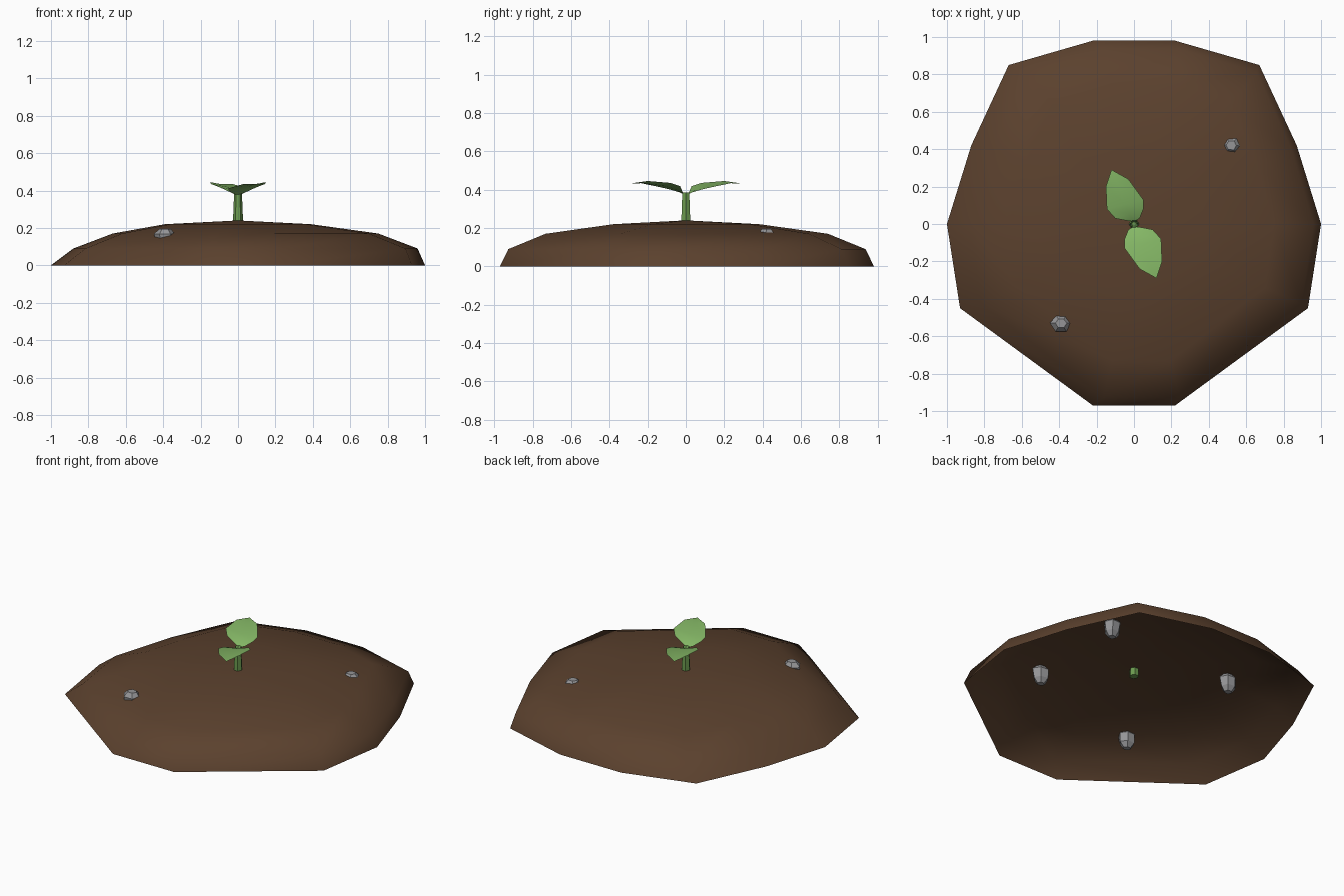
import bpy, bmesh, math, random
from mathutils import Matrix

cube = bpy.data.objects.get("Cube")
if cube:
    bpy.data.objects.remove(cube, do_unlink=True)


def material(name, rgb):
    m = bpy.data.materials.new(name)
    m.use_nodes = True
    m.diffuse_color = (*rgb, 1)
    m.node_tree.nodes["Principled BSDF"].inputs["Base Color"].default_value = (*rgb, 1)
    return m


soil = material("soil_brown", (0.105, 0.053, 0.027))
stone = material("stone_grey", (0.30, 0.30, 0.31))
leaf_green = material("leaf_green", (0.23, 0.47, 0.13))
stem_green = material("stem_green", (0.15, 0.33, 0.08))


def finish(name, bm, mat, smooth=False):
    mesh = bpy.data.meshes.new(name)
    bm.to_mesh(mesh)
    bm.free()
    obj = bpy.data.objects.new(name, mesh)
    bpy.context.collection.objects.link(obj)
    mesh.materials.append(mat)
    for p in mesh.polygons:
        p.use_smooth = smooth
    return obj


def loft(bm, rings, closed=True):
    """Bridge successive rings of points with quads."""
    loops = [[bm.verts.new(p) for p in ring] for ring in rings]
    for low, high in zip(loops, loops[1:]):
        n = len(low)
        for i in range(n if closed else n - 1):
            j = (i + 1) % n
            bm.faces.new((low[i], low[j], high[j], high[i]))
    return loops


# Soil mound: an open shell of shrinking rings
half = [(0.22, -0.97), (0.93, -0.45), (1, 0), (0.87, 0.42), (0.67, 0.85), (0.22, 0.98)]
outline = half + [(-x, y) for x, y in reversed(half)]
levels = [(0, 1, 1, 0), (0.09, 0.92, 0.955, 0.04), (0.17, 0.71, 0.755, 0.04), (0.22, 0.39, 0.39, 0)]
bm = bmesh.new()
loops = loft(bm, [[(x * sx + dx, y * sy, z) for x, y in outline] for z, sx, sy, dx in levels])
peak = bm.verts.new((0, 0, 0.24))
top = loops[-1]
for i, v in enumerate(top):
    bm.faces.new((v, top[(i + 1) % len(top)], peak))
finish("soil_mound", bm, soil, smooth=True)

# Half-buried stones: irregular faceted lumps
random.seed(4)
stones = [(-0.39, -0.53, 0.14), (0.52, 0.42, 0.14), (0.49, -0.27, 0.138), (-0.40, 0.385, 0.122)]
for k, (cx, cy, cz) in enumerate(stones):
    bm = bmesh.new()
    rings = []
    for z, r in ((-0.06, 0.025), (-0.03, 0.048), (0.028, 0.056), (0.055, 0.03)):
        ring = []
        for i in range(6):
            a = math.tau * i / 6 + k
            rr = r * random.uniform(0.9, 1.08)
            ring.append((cx + rr * math.cos(a), cy + rr * 0.88 * math.sin(a), cz + z))
        rings.append(ring)
    loops = loft(bm, rings)
    bm.faces.new(loops[-1])
    bm.faces.new(loops[0][::-1])
    finish(f"stone_{k + 1}", bm, stone)

# Stem: tapered six-sided stalk with a small hollow at its tip
bm = bmesh.new()
stem_rings = [[(r * math.cos(math.tau * i / 6), r * math.sin(math.tau * i / 6), z) for i in range(6)]
              for z, r in ((0.19, 0.028), (0.26, 0.026), (0.385, 0.021), (0.37, 0.012))]
loops = loft(bm, stem_rings)
bm.faces.new(loops[-1])
bm.faces.new(loops[0][::-1])
finish("stem", bm, stem_green)

# Leaves: tilted, slightly folded blades, the second turned half round
high_edge = [(0.05, -0.02, 0.395), (0.10, -0.03, 0.418), (0.145, -0.08, 0.435), (0.15, -0.20, 0.445)]
low_edge = [(-0.03, -0.03, 0.385), (-0.05, -0.08, 0.40), (-0.05, -0.13, 0.412), (0.03, -0.24, 0.435)]
fold = [((a[0] + b[0]) / 2, (a[1] + b[1]) / 2, (a[2] + b[2]) / 2 - 0.006)
        for a, b in zip(high_edge, low_edge)]
for name, turn in (("front_leaf", 0), ("back_leaf", math.pi)):
    bm = bmesh.new()
    rows = loft(bm, [low_edge, fold, high_edge], closed=False)
    base = bm.verts.new((0, -0.012, 0.375))
    tip = bm.verts.new((0.12, -0.29, 0.432))
    for a, b in zip(rows, rows[1:]):
        bm.faces.new((base, a[0], b[0]))
        bm.faces.new((a[-1], tip, b[-1]))
    bmesh.ops.recalc_face_normals(bm, faces=bm.faces)
    if sum(f.normal.z for f in bm.faces) < 0:
        bmesh.ops.reverse_faces(bm, faces=bm.faces)
    bm.transform(Matrix.Rotation(turn, 4, "Z"))
    finish(name, bm, leaf_green, smooth=True)
